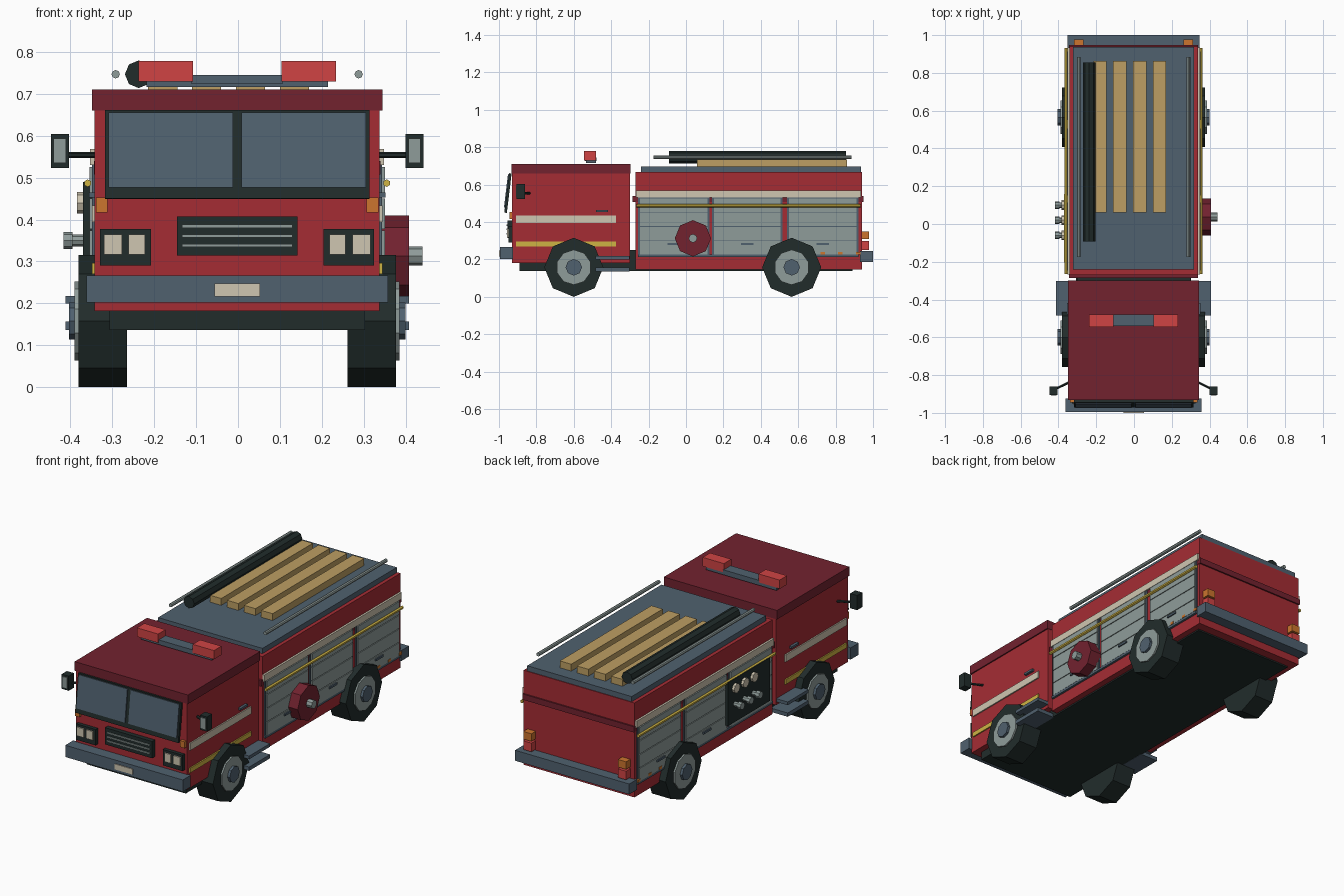
import bpy
import math
from mathutils import Matrix, Vector

cube = bpy.data.objects.get("Cube")
if cube:
    bpy.data.objects.remove(cube, do_unlink=True)

CENTRE = -.002  # sideways offset of the whole truck


def to_linear(c):
    return c / 12.92 if c <= .04045 else ((c + .055) / 1.055) ** 2.4


def material(name, hex_code):
    rgb = [to_linear(int(hex_code[i:i + 2], 16) / 255) for i in (0, 2, 4)]
    mat = bpy.data.materials.new(name)
    mat.use_nodes = True
    mat.diffuse_color = (*rgb, 1)
    mat.node_tree.nodes["Principled BSDF"].inputs["Base Color"].default_value = (*rgb, 1)
    return mat


red = material("engine red", "a52c34")
maroon = material("dark red", "72222f")
black = material("rubber black", "212c2b")
steel = material("blue grey", "50616f")
silver = material("light grey", "8f9c9a")
cream = material("cream", "cfc6b1")
yellow = material("yellow", "cfb344")
wood = material("wood", "bd9f63")
beacon_red = material("beacon red", "d04444")
orange = material("orange", "cc752e")


def finish(obj, name, mat):
    obj.name = name
    obj.data.name = name
    obj.data.materials.append(mat)
    return obj


def box(name, mat, x, y, z):
    """Box from ranges; a single number for x means a centred half width."""
    if not isinstance(x, tuple):
        x = (-x, x)
    ranges = (x, y, z)
    mid = Vector([(a + b) / 2 for a, b in ranges])
    size = [abs(b - a) for a, b in ranges]
    mid.x += CENTRE
    bpy.ops.mesh.primitive_cube_add(size=1, location=mid)
    obj = bpy.context.object
    obj.data.transform(Matrix.Diagonal((*size, 1)))
    return finish(obj, name, mat)


def pair(name, mat, x, y, z):
    """The same box on the left (+x) and the right (-x)."""
    for side, label in ((1, "left"), (-1, "right")):
        box(f"{label}_{name}", mat, (side * x[0], side * x[1]), y, z)


def rod(name, mat, start, end, radius, sides=8):
    """Straight prism between two points."""
    a, b = Vector(start), Vector(end)
    axis = b - a
    middle = (a + b) / 2 + Vector((CENTRE, 0, 0))
    bpy.ops.mesh.primitive_cylinder_add(vertices=sides, radius=radius,
                                        depth=axis.length, location=middle)
    obj = bpy.context.object
    # keep one corner of the prism pointing straight up
    side = axis.normalized()
    up = Vector((0, 0, 1))
    up = (up - side * up.dot(side)).normalized()
    obj.data.transform(Matrix((up.cross(side), up, side)).transposed().to_4x4())
    return finish(obj, name, mat)


def disc(name, mat, x0, x1, y, z, radius, sides=8):
    return rod(name, mat, (x0, y, z), (x1, y, z), radius, sides)


# Chassis and main masses
box("chassis", black, .305, (-.89, .89), (.137, .19))
box("cab_body_link", black, .3, (-.32, -.25), (.14, .25))
box("cab", red, .34, (-.93, -.3), (.182, .665))
box("cab_roof", maroon, .347, (-.932, -.298), (.66, .71))
box("rear_body", red, .34, (-.27, .94), (.145, .668))
box("body_roof", steel, .32, (-.24, .936), (.66, .697))
box("body_band", maroon, .342, (-.285, .948), (.508, .54))

# Bumpers and number plate
box("front_bumper", steel, .36, (-.995, -.925), (.202, .267))
box("number_plate", cream, .054, (-1, -.99), (.217, .247))
box("rear_bumper", steel, .35, (.93, 1), (.187, .245))

# Sloping windscreen, built upright and then leaned back
tilt = Matrix.Translation((0, -.952, .555)) @ Matrix.Rotation(-.12, 4, "X")
screen = [box("windscreen_frame", black, .316, (-.007, .007), (-.106, .106))]
for side, label in ((1, "left"), (-1, "right")):
    screen.append(box(label + "_windscreen", steel, (side * .01, side * .307),
                      (-.012, -.004), (-.08, .1)))
for part in screen:
    part.matrix_world = tilt @ Matrix.Translation(part.location)

# Cab front: grille, headlights, indicators
box("grille", black, .144, (-.955, -.925), (.314, .407))
for i in range(3):
    z = .338 + i * .023
    box(f"grille_bar_{i}", silver, .132, (-.961, -.95), (z - .004, z + .004))
pair("headlight_panel", black, (.206, .327), (-.95, -.925), (.29, .378))
pair("outer_headlight", cream, (.275, .318), (-.957, -.945), (.317, .365))
pair("inner_headlight", cream, (.22, .259), (-.957, -.945), (.317, .365))
pair("front_indicator", orange, (.309, .337), (-.945, -.925), (.417, .453))

# Cab sides: stripes, handles, steps and mirrors
pair("cab_cream_stripe", cream, (.335, .347), (-.91, -.375), (.394, .434))
pair("cab_yellow_stripe", yellow, (.335, .347), (-.91, -.375), (.27, .296))
pair("door_handle", steel, (.335, .354), (-.48, -.417), (.453, .465))
pair("upper_step", steel, (.3, .41), (-.485, -.302), (.2, .218))
pair("lower_step", steel, (.3, .41), (-.485, -.302), (.136, .157))
pair("mirror", black, (.402, .445), (-.905, -.86), (.523, .604))
pair("mirror_glass", silver, (.409, .438), (-.909, -.9), (.535, .594))
for s, label in ((1, "left"), (-1, "right")):
    rod(label + "_mirror_arm", black, (s * .335, -.835, .554),
        (s * .42, -.877, .554), .007, 6)

# Beacon bar above the cab
box("beacon_base", steel, .217, (-.535, -.48), (.716, .732))
box("beacon_middle", steel, .11, (-.54, -.478), (.725, .745))
pair("beacon", beacon_red, (.106, .236), (-.545, -.48), (.73, .779))

# Roof load: planks, hose tube and rails
for i in range(4):
    x = -.178 + i * .105
    box(f"plank_{i}", wood, (x - .035, x + .035), (.06, .862), (.69, .735))
rod("suction_hose", black, (-.235, -.092, .747), (-.235, .855, .747), .033)
for s, label in ((1, "left"), (-1, "right")):
    rod(label + "_roof_rail", silver, (s * .29, -.175, .747),
        (s * .29, .885, .747), .01)

# Body side lockers: three shutter bays on each side
bays = ((-.257, .125), (.14, .515), (.54, .922))
pair("sill", steel, (.335, .352), (-.257, .922), (.213, .226))
for n, (front, back) in enumerate(bays):
    pair(f"bay_frame_{n}", steel, (.335, .346), (front, back), (.215, .53))
    edges = (front + .01, back - .01)
    for row in range(4):
        z = .226 + row * .076
        pair(f"shutter_{n}_{row}", silver, (.34, .353), edges, (z, z + .072))
    mid = (front + back) / 2
    pair(f"shutter_handle_{n}", steel, (.345, .36), (mid - .033, mid + .033),
         (.278, .289))
pair("body_cream_stripe", cream, (.335, .351), (-.268, .935), (.53, .568))
for s, label in ((1, "left"), (-1, "right")):
    rod(label + "_grab_rail", yellow, (s * .357, -.265, .487),
        (s * .357, .932, .487), .009, 6)
for n in range(3):
    y = .73 + n * .095
    pair(f"side_marker_{n}", orange, (.335, .355), (y - .012, y + .012), (.226, .24))

# Hose reel on the left
disc("hose_reel", maroon, .34, .41, .037, .313, .097)
disc("reel_hub", silver, .4, .443, .037, .313, .023)

# Pump panel on the right
box("pump_panel", black, (-.368, -.34), (-.205, .16), (.25, .49))
for n in range(3):
    y = -.06 + n * .08
    disc(f"gauge_{n}", cream, -.36, -.382, y, .44, .026)
    disc(f"outlet_{n}", silver, -.36, -.4, y, .35, .014)
    disc(f"outlet_cap_{n}", silver, -.393, -.415, y, .35, .02)

# Rear lamps
pair("rear_indicator", orange, (.265, .315), (.935, .978), (.308, .35))
pair("tail_lamp", beacon_red, (.265, .315), (.935, .978), (.25, .298))

# Wheels
for y, end in ((-.6, "front"), (.565, "rear")):
    for s, label in ((1, "left"), (-1, "right")):
        name = f"{end}_{label}"
        disc(name + "_tyre", black, s * .263, s * .379, y, .158, .158)
        disc(name + "_rim", silver, s * .37, s * .388, y, .158, .094, 10)
        disc(name + "_hub", steel, s * .38, s * .402, y, .158, .044)
